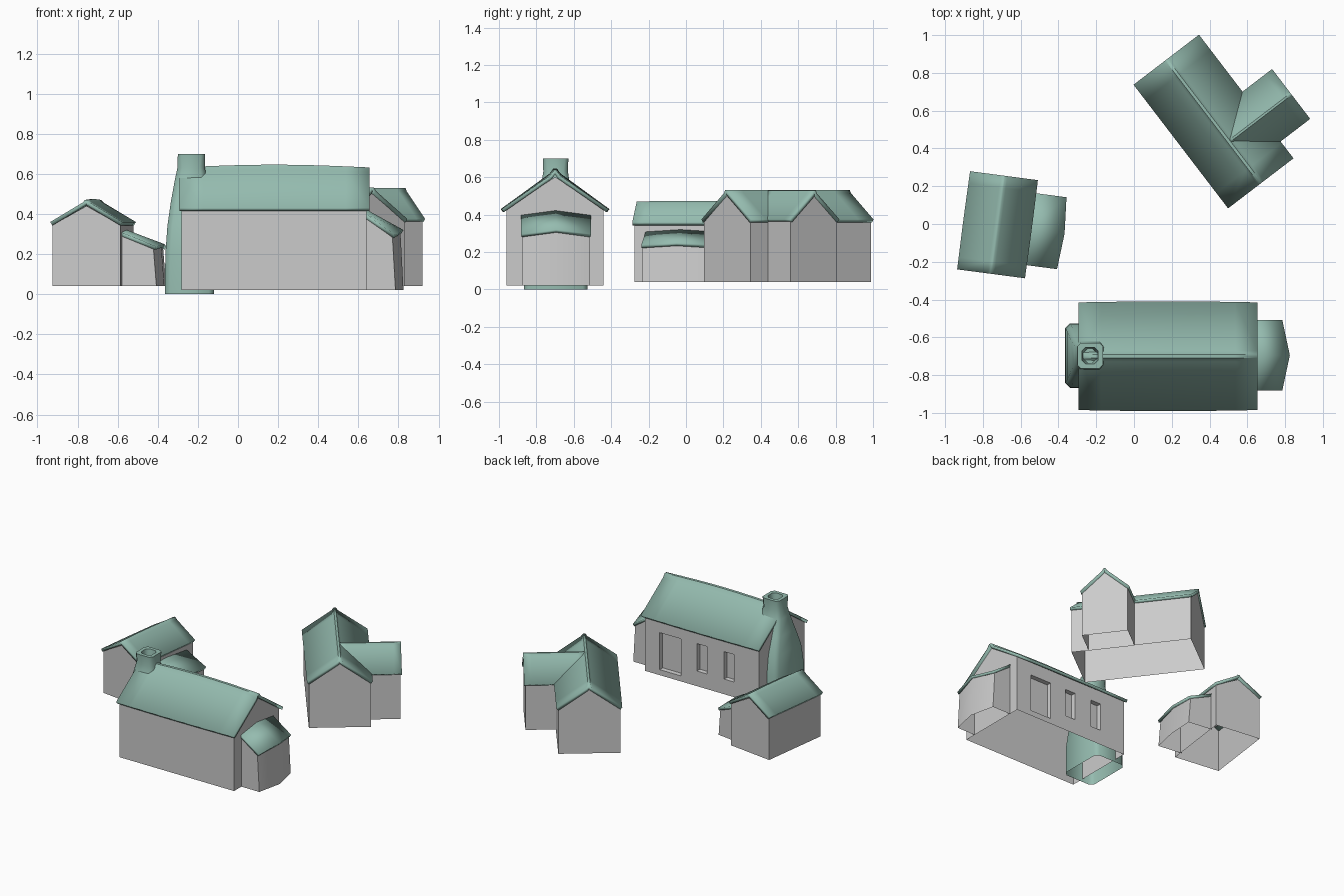
import bpy, bmesh, math
from mathutils import Matrix

if "Cube" in bpy.data.objects:
    bpy.data.objects.remove(bpy.data.objects["Cube"])

green = bpy.data.materials.new("roof_green")
green.diffuse_color = (0.30, 0.50, 0.43, 1)
green.use_nodes = True
green.node_tree.nodes["Principled BSDF"].inputs["Base Color"].default_value = green.diffuse_color


def frame(x, y, deg):
    return Matrix.Translation((x, y, 0)) @ Matrix.Rotation(math.radians(deg), 4, 'Z')


def finish(name, bm, mat, color=None, thick=0, angle=50):
    me = bpy.data.meshes.new(name)
    bm.to_mesh(me)
    bm.free()
    ob = bpy.data.objects.new(name, me)
    bpy.context.collection.objects.link(ob)
    ob.matrix_world = mat
    if color:
        me.materials.append(color)
    if thick:
        s = ob.modifiers.new("thickness", 'SOLIDIFY')
        s.thickness, s.offset = thick, -1
    bpy.ops.object.select_all(action='DESELECT')
    ob.select_set(True)
    bpy.context.view_layer.objects.active = ob
    bpy.ops.object.shade_smooth_by_angle(angle=math.radians(angle))
    return ob


def loft(sections, closed=False, caps=False):
    """Skin a list of equally long point rows."""
    bm = bmesh.new()
    rows = [[bm.verts.new(p) for p in s] for s in sections]
    n = len(rows[0])
    for a, b in zip(rows, rows[1:]):
        for i in range(n if closed else n - 1):
            j = (i + 1) % n
            bm.faces.new((a[i], a[j], b[j], b[i]))
    if caps:
        bm.faces.new(rows[0])
        bm.faces.new(rows[-1])
    bmesh.ops.recalc_face_normals(bm, faces=bm.faces)
    return bm


def face_up(bm):
    bm.normal_update()
    if sum(f.normal.z for f in bm.faces) < 0:
        bmesh.ops.reverse_faces(bm, faces=bm.faces)


def house(name, mat, W, y0, y1, eave, ridge, w, wy0, wy1, base,
          bow=0.0, cuts=(), rows=(), openings=()):
    # roof: softly rounded gable bowed along its length
    sections = []
    for k in range(9):
        t = k / 8
        b = bow * math.sin(math.pi * t)
        R, E, H = ridge + b, eave, W + b * 0.4
        soft = R - (R - E) * 0.12
        sections.append([(x, y0 + (y1 - y0) * t, z) for x, z in
                         ((-H, E), (-H * .1, soft), (-H * .035, R), (H * .035, R), (H * .1, soft), (H, E))])
    bm = loft(sections)
    face_up(bm)
    finish(name + "_roof", bm, mat, green, 0.02)

    # walls: gable profile, open underneath
    top = eave + (ridge - eave) * (1 - w / W) - 0.022
    side = [base, *rows, top]
    profile = [(-w, z) for z in side] + [(0, ridge - 0.03)] + [(w, z) for z in reversed(side)]
    ys = sorted([wy0, *cuts, wy1])
    bm = loft([[(x, y, z) for x, z in profile] for y in ys], caps=True)
    # recessed openings in the -x wall
    for a, b, lo, hi in openings:
        bm.normal_update()
        sel = []
        for f in bm.faces:
            c = f.calc_center_median()
            if abs(c.x + w) < 1e-4 and a < c.y < b and lo < c.z < hi:
                sel.append(f)
        bmesh.ops.inset_region(bm, faces=sel, thickness=0.003, depth=-0.03, use_even_offset=True)
    finish(name + "_walls", bm, mat, angle=30)


def lean_to(name, mat, inner, outer, mid, half, z_in, z_out, base, crown):
    # roof slab with a slight point at the outer edge
    bm = loft([[(inner, -half, z_in), (inner, 0, z_in + crown), (inner, half, z_in)],
               [(outer, -half, z_out), (mid, 0, z_out + crown), (outer, half, z_out)]])
    face_up(bm)
    finish(name + "_roof", bm, mat, green, 0.018)

    # walls splay outwards a little towards the ground
    h = half - 0.006

    def ring(dx, zi, zo, c):
        return [(inner, -h, zi), (outer + dx, -h, zo), (mid + dx, 0, zo + c),
                (outer + dx, h, zo), (inner, h, zi)]
    bm = loft([ring(0, base, base, 0), ring(-0.015, z_in - .018, z_out - .012, crown)])
    finish(name + "_walls", bm, mat, angle=30)


# large house along x, door and two windows in the back wall
door, win1, win2 = (.17, .34, .06, .36), (-.04, .04, .13, .36), (-.26, -.18, .13, .36)
house("large_house", frame(.18, -.70, -90), .285, -.473, .475, .43, .632,
      .26, -.462, .46, .02, bow=.014,
      cuts=[v for o in (door, win1, win2) for v in o[:2]], rows=(.06, .13, .33),
      openings=(door, win1, win2))
lean_to("large_house_porch", frame(0, -.695, 0), .635, .785, .825, .187, .40, .295, .02, .025)

# chimney: tapering chamfered stack with a sunken flue
stack = []
for x0, x1, hy, z in ((-.365, -.12, .17, 0), (-.362, -.12, .168, .2), (-.352, -.13, .15, .34),
                      (-.335, -.14, .11, .46), (-.315, -.155, .075, .57), (-.302, -.165, .066, .63),
                      (-.30, -.165, .068, .70), (-.275, -.19, .043, .70), (-.27, -.195, .038, .62)):
    c = 0.025 if z < .7 else 0.018
    stack.append([(x, -.697 + y, z) for x, y in
                  ((x0 + c, -hy), (x1 - c, -hy), (x1, c - hy), (x1, hy - c),
                   (x1 - c, hy), (x0 + c, hy), (x0, hy - c), (x0, c - hy))])
bm = loft(stack, closed=True)
bm.verts.ensure_lookup_table()
bm.faces.new(bm.verts[-8:])
bmesh.ops.recalc_face_normals(bm, faces=bm.faces)
finish("chimney", bm, Matrix(), green)

# small house on the left with its lean-to
small = frame(-.7225, -.004, -7.5)
house("small_house", small, .181, -.262, .262, .36, .47, .17, -.252, .252, .04, bow=.004)
lean_to("small_house_shed", small, .16, .343, .358, .192, .312, .238, .04, .012)

# T-shaped house at the back: main block and cross wing
house("tee_house_main", frame(.421, .5425, 37.4), .218, -.412, .412, .375, .533,
      .205, -.404, .404, .04)
house("tee_house_wing", frame(.503, .437, -52.6), .166, 0, .414, .375, .53,
      .155, .2, .405, .04)
